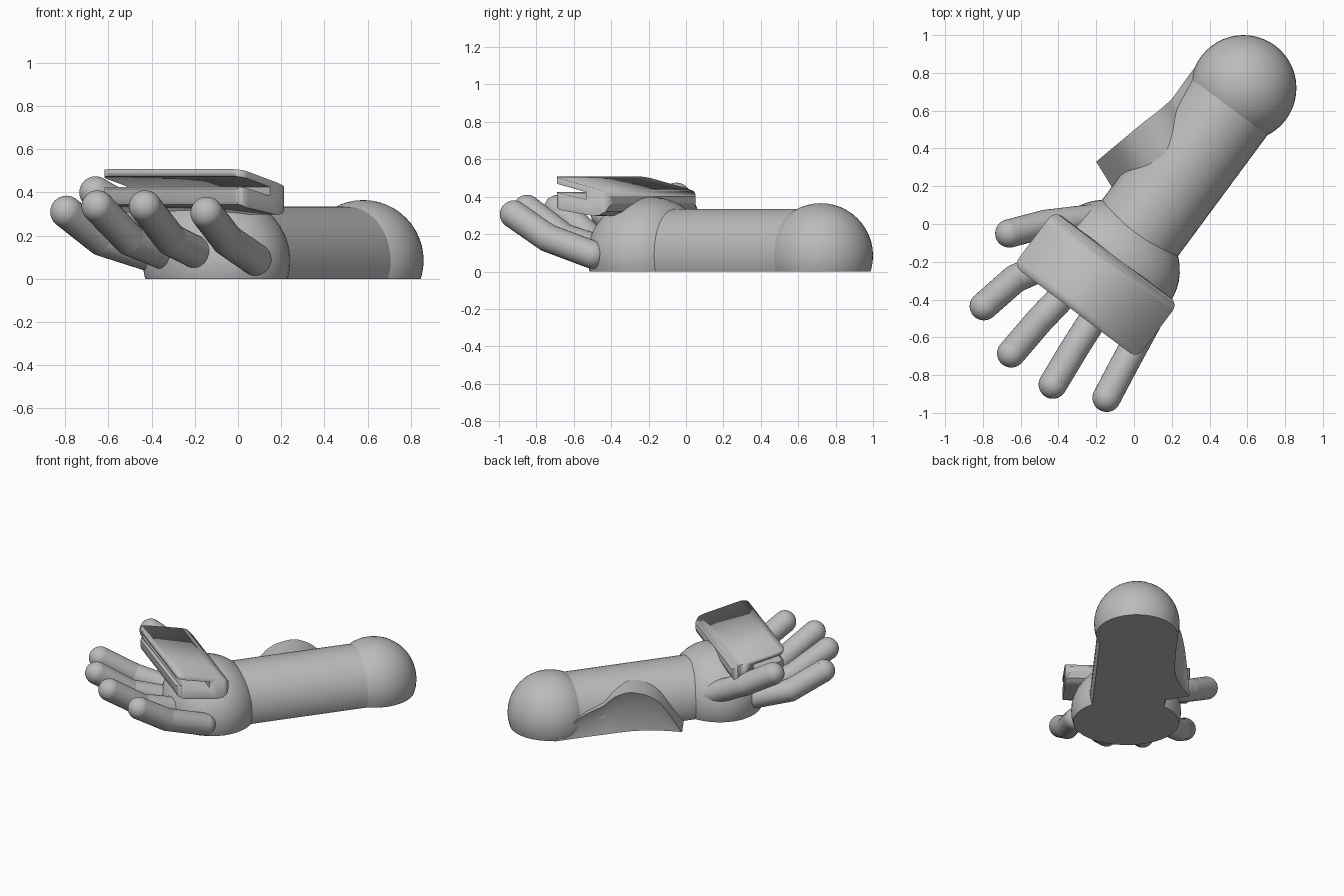
import bpy, bmesh, math
from mathutils import Vector, Matrix

if "Cube" in bpy.data.objects:
    bpy.data.objects.remove(bpy.data.objects["Cube"], do_unlink=True)

GREY = (0.5, 0.5, 0.5, 1)
mat = bpy.data.materials.new("plain grey")
mat.use_nodes = True
mat.diffuse_color = GREY
mat.node_tree.nodes["Principled BSDF"].inputs["Base Color"].default_value = GREY

ALONG = Vector((0.6, 0.8, 0))       # from wrist to elbow
ACROSS = Vector((0.8, -0.6, 0))     # from thumb side to little finger side


def finish(name, bm, cut=True, angle=40):
    """Cut flat at the ground, then turn the bmesh into a shaded object."""
    if cut:
        res = bmesh.ops.bisect_plane(bm, geom=bm.verts[:] + bm.edges[:] + bm.faces[:],
                                     plane_co=(0, 0, 0), plane_no=(0, 0, 1), clear_inner=True)
        rim = [e for e in res["geom_cut"] if isinstance(e, bmesh.types.BMEdge)]
        if rim:
            bmesh.ops.holes_fill(bm, edges=rim, sides=0)
    bmesh.ops.recalc_face_normals(bm, faces=bm.faces[:])
    mesh = bpy.data.meshes.new(name)
    bm.to_mesh(mesh)
    bm.free()
    mesh.materials.append(mat)
    obj = bpy.data.objects.new(name, mesh)
    bpy.context.collection.objects.link(obj)
    bpy.ops.object.select_all(action="DESELECT")
    obj.select_set(True)
    bpy.context.view_layer.objects.active = obj
    bpy.ops.object.shade_smooth_by_angle(angle=math.radians(angle))
    return obj


def add_ball(bm, centre, radii):
    frame = Matrix((ACROSS, ALONG, (0, 0, 1))).transposed().to_4x4()
    bmesh.ops.create_uvsphere(bm, u_segments=48, v_segments=24, radius=1,
                              matrix=Matrix.Translation(centre) @ frame @ Matrix.Diagonal((*radii, 1)))


def add_rod(bm, a, b, radius, sides=48):
    a, b = Vector(a), Vector(b)
    turn = (b - a).to_track_quat("Z", "Y").to_matrix().to_4x4()
    bmesh.ops.create_cone(bm, cap_ends=True, segments=sides, radius1=radius, radius2=radius,
                          depth=(b - a).length, matrix=Matrix.Translation((a + b) / 2) @ turn)


# Elbow, forearm and palm
elbow_at = Vector((0.58, 0.72, 0.085))
palm_at = Vector((-0.1, -0.2, 0.085))
bm = bmesh.new()
add_ball(bm, elbow_at, (0.28, 0.28, 0.28))
finish("elbow", bm)

bm = bmesh.new()
add_rod(bm, palm_at, elbow_at, 0.25)
finish("forearm", bm)

bm = bmesh.new()
add_ball(bm, palm_at, (0.36, 0.31, 0.315))
finish("palm", bm)

# Fingers: base, knuckle, tip
fingers = {
    "index_finger": ((-0.38, -0.18, 0.1), (-0.63, -0.29, 0.18), (-0.795, -0.435, 0.31)),
    "middle_finger": ((-0.3, -0.3, 0.1), (-0.5, -0.51, 0.18), (-0.65, -0.685, 0.335)),
    "ring_finger": ((-0.15, -0.4, 0.1), (-0.31, -0.65, 0.18), (-0.43, -0.85, 0.335)),
    "little_finger": ((0.08, -0.5, 0.09), (-0.05, -0.74, 0.18), (-0.145, -0.92, 0.305)),
    "thumb": ((-0.22, 0.03, 0.17), (-0.47, 0.0, 0.29), (-0.66, -0.05, 0.4)),
}
for name, joints in fingers.items():
    bm = bmesh.new()
    for p in joints:
        add_ball(bm, Vector(p), (0.075, 0.075, 0.075))
    for a, b in zip(joints, joints[1:]):
        add_rod(bm, a, b, 0.075, 32)
    finish(name, bm)

# Flared flap on the thumb side of the forearm, hollowed below its rim


def smooth_path(points, steps=6):
    pts = [Vector(p) for p in points]
    ext = [2 * pts[0] - pts[1]] + pts + [2 * pts[-1] - pts[-2]]
    out = []
    for i in range(len(pts) - 1):
        a, b, c, d = ext[i:i + 4]
        for k in range(steps):
            t = k / steps
            out.append(b + (c - a) * t / 2 + (2 * a - 5 * b + 4 * c - d) * t * t / 2
                       + (3 * b - a - 3 * c + d) * t ** 3 / 2)
    return out + [pts[-1]]


rim = (smooth_path([(0.4, 0.93, 0), (0.3, 0.8, 0.14), (0.2, 0.66, 0.206)])[:-1]
       + smooth_path([(0.2, 0.66, 0.206), (0.13, 0.6, 0.275), (0.04, 0.53, 0.295),
                      (-0.08, 0.43, 0.225), (-0.2, 0.33, 0)]))
foot = smooth_path([(0.4, 0.93, 0), (0.26, 0.74, 0), (0.16, 0.61, 0), (0.07, 0.5, 0),
                    (-0.06, 0.4, 0), (-0.2, 0.33, 0)])
inward = Vector((0.52, -0.85, 0)) * 0.3
bm = bmesh.new()
rows = []
for i, p in enumerate(rim):
    t = i / (len(rim) - 1) * (len(foot) - 1)
    k = min(int(t), len(foot) - 2)
    low = foot[k].lerp(foot[k + 1], t - k)
    low.z = 0
    mid = (p + low) / 2 + Vector((0.02, -0.02, 0.02)) * math.sin(math.pi * i / (len(rim) - 1))
    back = p + inward
    ground = Vector((back.x, back.y, 0))
    rows.append([bm.verts.new(v) for v in (low, mid, p, back, ground)])
for r, s in zip(rows, rows[1:]):
    for j in range(5):
        n = (j + 1) % 5
        bm.faces.new((r[j], r[n], s[n], s[j]))
bmesh.ops.remove_doubles(bm, verts=bm.verts[:], dist=0.0005)
finish("forearm_flap", bm, cut=False)

# Folded case held on the palm: a profile open toward the fingers
front = Vector((-0.64, -0.22, 0))
profile = [(0, 0.508), (0.28, 0.445), (0.33, 0.43), (0.36, 0.4), (0.365, 0.365), (0.345, 0.32),
           (0.31, 0.3), (0.27, 0.297), (0.04, 0.33), (0.01, 0.345), (0, 0.37), (0, 0.415),
           (0.02, 0.425), (0.22, 0.385), (0.22, 0.425), (0, 0.475)]
bm = bmesh.new()
verts = [bm.verts.new(front + ALONG * w + Vector((0, 0, z))) for w, z in profile]
face = bm.faces.new(verts)
new = bmesh.ops.extrude_face_region(bm, geom=[face])["geom"]
bmesh.ops.translate(bm, vec=ACROSS * 0.82, verts=[v for v in new if isinstance(v, bmesh.types.BMVert)])
case = finish("folded_case", bm, cut=False, angle=35)

# Helper that rounds the case corners in plan
bm = bmesh.new()
frame = Matrix((ACROSS, ALONG, (0, 0, 1))).transposed().to_4x4()
middle = front + ACROSS * 0.41 + ALONG * 0.1825 + Vector((0, 0, 0.4))
bmesh.ops.create_cube(bm, size=1, matrix=Matrix.Translation(middle) @ frame
                      @ Matrix.Diagonal((0.819, 0.364, 0.6, 1)))
upright = [e for e in bm.edges if abs(e.verts[0].co.z - e.verts[1].co.z) > 0.5]
bmesh.ops.bevel(bm, geom=upright, offset=0.05, segments=6, profile=0.5, affect="EDGES")
cutter = finish("case_corner_cutter", bm, cut=False)
cutter.hide_render = True
mod = case.modifiers.new("round corners", "BOOLEAN")
mod.operation = "INTERSECT"
mod.solver = "EXACT"
mod.object = cutter
bpy.context.view_layer.objects.active = case
bpy.ops.object.modifier_apply(modifier=mod.name)
bpy.data.objects.remove(cutter, do_unlink=True)
